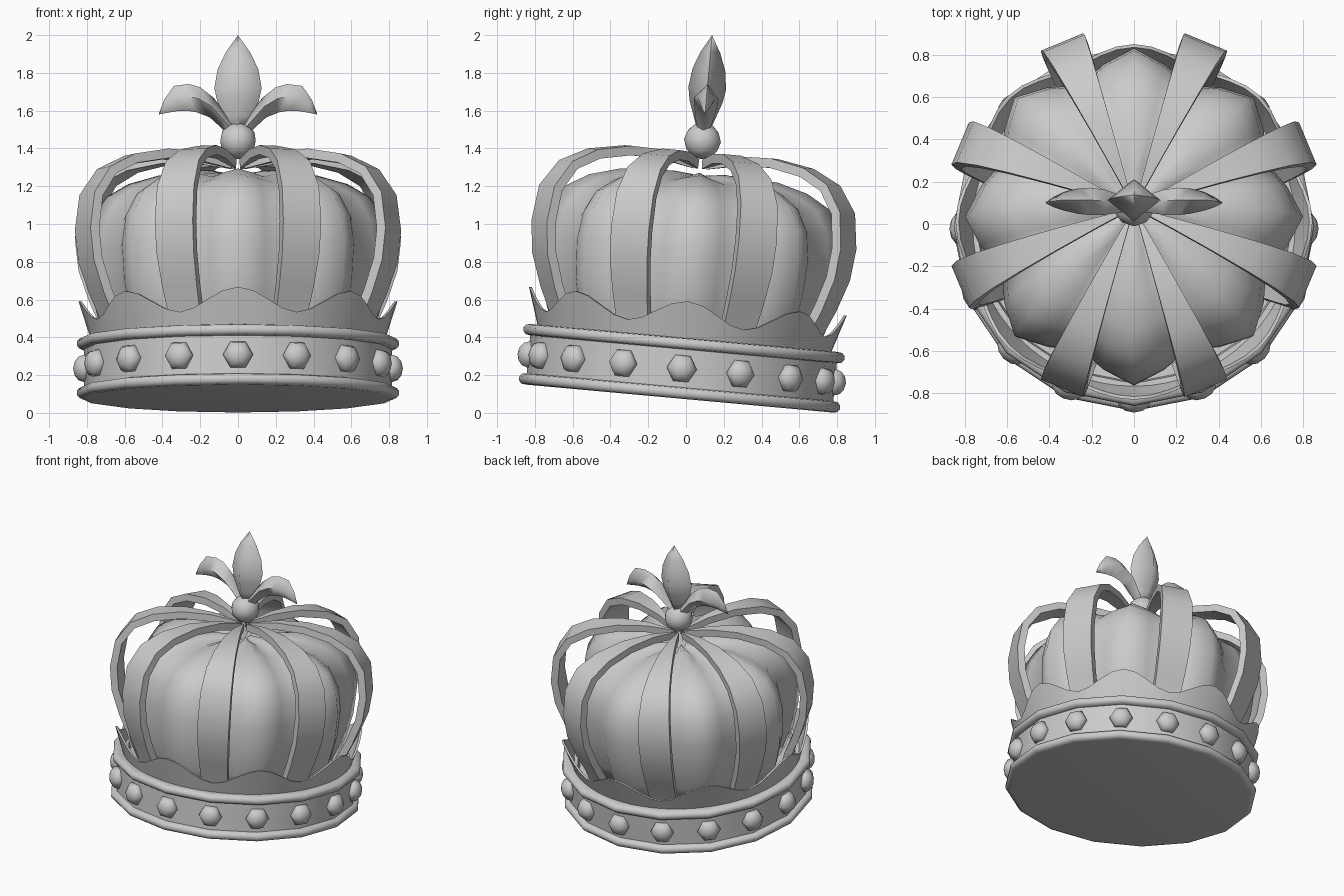
import bpy, bmesh
from math import sin, cos, pi, radians
from mathutils import Matrix, Vector

if "Cube" in bpy.data.objects:
    bpy.data.objects.remove(bpy.data.objects["Cube"])

# The whole crown leans back slightly
LEAN = Matrix.Translation((0, -0.037, 0.076)) @ Matrix.Rotation(radians(-5.2), 4, 'X')

grey = bpy.data.materials.new("plain_grey")
grey.use_nodes = True
grey.diffuse_color = (0.6, 0.6, 0.6, 1)
grey.node_tree.nodes["Principled BSDF"].inputs["Base Color"].default_value = (0.6, 0.6, 0.6, 1)


def finish(name, bm, angle=35):
    """Turn a bmesh into a leaning, shaded object."""
    bmesh.ops.remove_doubles(bm, verts=bm.verts, dist=0.0005)
    bmesh.ops.recalc_face_normals(bm, faces=bm.faces)
    mesh = bpy.data.meshes.new(name)
    bm.to_mesh(mesh)
    bm.free()
    mesh.transform(LEAN)
    mesh.materials.append(grey)
    mesh.shade_smooth()
    mesh.set_sharp_from_angle(angle=radians(angle))
    ob = bpy.data.objects.new(name, mesh)
    bpy.context.collection.objects.link(ob)
    return ob


def skin(bm, rows, wrap_rows=False, caps=False):
    """Bridge closed loops of points into a surface."""
    loops = [[bm.verts.new(p) for p in row] for row in rows]
    n = len(loops[0])
    pairs = list(zip(loops, loops[1:]))
    if wrap_rows:
        pairs.append((loops[-1], loops[0]))
    for a, b in pairs:
        for i in range(n):
            j = (i + 1) % n
            bm.faces.new((a[i], a[j], b[j], b[i]))
    if caps:
        bm.faces.new(loops[0])
        bm.faces.new(loops[-1])


def around(r, z, a):
    return Vector((r * sin(a), -r * cos(a), z))


# Circlet: closed base with a rounded rim at bottom and top
profile = [(0.815, 0), (0.84, 0.004), (0.853, 0.02), (0.853, 0.04), (0.84, 0.056), (0.815, 0.06),
           (0.815, 0.262), (0.84, 0.266), (0.853, 0.282), (0.853, 0.302), (0.84, 0.318),
           (0.81, 0.322), (0.75, 0.322), (0.74, 0.28)]
bm = bmesh.new()
skin(bm, [[around(r, z, 2 * pi * i / 16) for i in range(16)] for r, z in profile], caps=True)
finish("circlet", bm, 50)

# Jewels around the circlet
bm = bmesh.new()
for i in range(16):
    a = 2 * pi * i / 16
    place = (Matrix.Translation(around(0.815, 0.16, a)) @ Matrix.Rotation(a, 4, 'Z')
             @ Matrix.Rotation(pi / 2, 4, 'X') @ Matrix.Rotation(pi / 2, 4, 'Z')
             @ Matrix.Diagonal((0.08, 0.08, 0.058, 1)))
    bmesh.ops.create_uvsphere(bm, u_segments=6, v_segments=6, radius=1, matrix=place)
finish("jewels", bm, 70)

# Wavy flared crest with eight peaks
bm = bmesh.new()
COUNT = 64
rows = []
for i in range(COUNT):
    a = 2 * pi * i / COUNT
    top = 0.455 + 0.062 * cos(8 * a)
    r = 0.775 + 0.32 * (top - 0.3)
    rows.append([around(0.775, 0.3, a), around(r, top, a),
                 around(r - 0.015, top, a), around(0.755, 0.3, a)])
skin(bm, rows, wrap_rows=True)
finish("wavy_crest", bm, 40)

# Puffed bonnet with eight lobes
dome = [(0.68, 0.28), (0.74, 0.42), (0.785, 0.6), (0.8, 0.8), (0.775, 0.95), (0.7, 1.07),
        (0.58, 1.14), (0.42, 1.185), (0.2, 1.2), (0.05, 1.19)]
bm = bmesh.new()
rows = []
for r, z in dome:
    row = []
    for i in range(32):
        t = abs(i % 4 - 2) / 2      # 1 on a lobe, 0 in a groove
        row.append(around(r * (0.845 + 0.155 * t), z - 0.03 * (1 - t) * z, 2 * pi * i / 32))
    rows.append(row)
# turn so lobes face the front
turn = Matrix.Rotation(0, 3, 'Z')
skin(bm, [[turn @ p for p in row] for row in rows], caps=True)
finish("bonnet", bm, 80)

# Eight arched straps meeting under the ball
arch = [(0.72, 0.3), (0.75, 0.4), (0.81, 0.53), (0.87, 0.7), (0.89, 0.87), (0.865, 1.06),
        (0.77, 1.2), (0.62, 1.275), (0.42, 1.31), (0.22, 1.305), (0.03, 1.27)]
THICK = 0.05
for k in range(8):
    a = 2 * pi * (k + 0.5) / 8
    spin = Matrix.Rotation(a, 3, 'Z')
    bm = bmesh.new()
    rows = []
    for i, (r, z) in enumerate(arch):
        p, q = Vector(arch[max(i - 1, 0)]), Vector(arch[min(i + 1, len(arch) - 1)])
        d = (q - p).normalized()
        inner = Vector((r, z)) + Vector((-d.y, d.x)) * THICK
        w = r * 0.122
        wi = max(inner.x, 0.01) * 0.122 if r < 0.3 else w
        ri = max(inner.x, 0.01)
        rows.append([spin @ Vector(v) for v in
                     ((-w, -r, z), (w, -r, z), (wi, -ri, inner.y), (-wi, -ri, inner.y))])
    skin(bm, rows, caps=True)
    finish("arch_strap_%d" % (k + 1), bm, 35)

# Ball on top of the arches
bm = bmesh.new()
bmesh.ops.create_icosphere(bm, subdivisions=2, radius=0.098,
                           matrix=Matrix.Translation((0, 0, 1.37)))
finish("top_ball", bm, 60)


def petal(name, stations):
    """Petal with a diamond section: two edge points and a half thickness each."""
    bm = bmesh.new()
    rows = []
    for (ax, az), (bx, bz), t in stations:
        mx, mz = (ax + bx) / 2, (az + bz) / 2
        rows.append([(ax, 0, az), (mx, t, mz), (bx, 0, bz), (mx, -t, mz)])
    skin(bm, rows, caps=True)
    bmesh.ops.dissolve_degenerate(bm, edges=bm.edges, dist=0.0005)
    finish(name, bm, 80)


# Finial: an upright petal and a mirrored pair of drooping ones
upright = [(0.04, 1.42), (0.075, 1.5), (0.11, 1.58), (0.125, 1.65), (0.108, 1.75),
           (0.065, 1.84), (0.001, 1.93)]
petal("center_petal", [((-w, z), (w, z), w * 0.8) for w, z in upright])

droop = [((0.0, 1.44), (0.05, 1.40), 0.03), ((0.06, 1.51), (0.09, 1.44), 0.045),
         ((0.13, 1.6), (0.15, 1.495), 0.06), ((0.2, 1.655), (0.22, 1.522), 0.065),
         ((0.26, 1.672), (0.27, 1.53), 0.06), ((0.34, 1.662), (0.32, 1.528), 0.045),
         ((0.39, 1.59), (0.37, 1.52), 0.025), ((0.42, 1.512), (0.418, 1.51), 0.001)]
for side, s in (("left", 1), ("right", -1)):
    petal(side + "_petal", [((s * a, b), (s * c, d), t) for (a, b), (c, d), t in droop])
